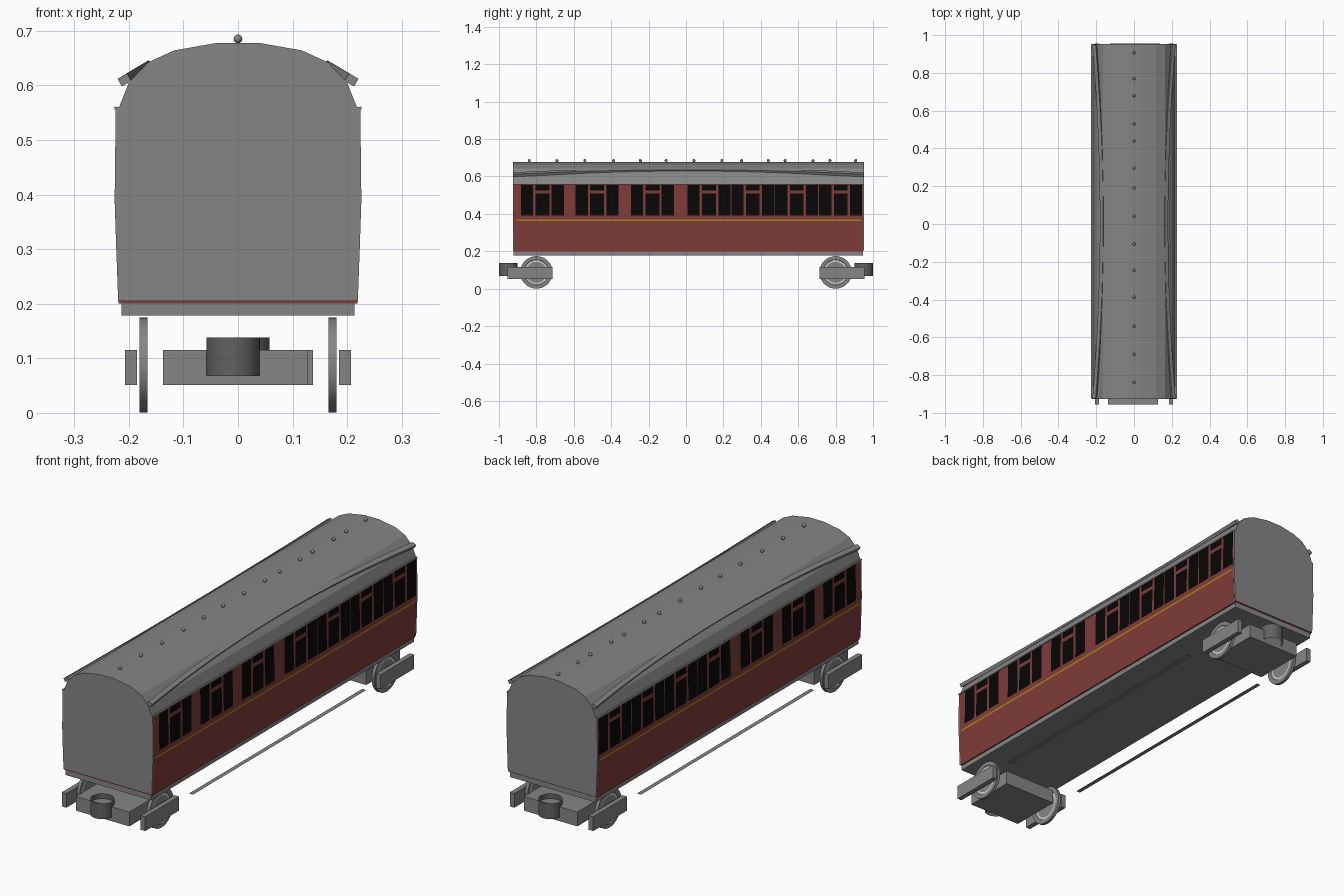
import bpy, bmesh, math
from mathutils import Vector, Matrix

if "Cube" in bpy.data.objects:
    bpy.data.objects.remove(bpy.data.objects["Cube"])


def material(name, rgb):
    m = bpy.data.materials.new(name)
    m.diffuse_color = (*rgb, 1)
    m.use_nodes = True
    m.node_tree.nodes["Principled BSDF"].inputs["Base Color"].default_value = m.diffuse_color
    return m


GREY = material("dark grey", (0.235, 0.235, 0.235))
IRON = material("dark iron", (0.12, 0.12, 0.12))
STEEL = material("bright steel", (0.6, 0.6, 0.6))
RED = material("maroon paint", (0.215, 0.045, 0.04))
BLACK = material("dark glass", (0.002, 0.002, 0.002))
GOLD = material("gold line", (0.42, 0.23, 0.01))


def finish(name, bm, mat=GREY, smooth=False):
    bmesh.ops.recalc_face_normals(bm, faces=bm.faces)
    me = bpy.data.meshes.new(name)
    bm.to_mesh(me)
    bm.free()
    ob = bpy.data.objects.new(name, me)
    bpy.context.collection.objects.link(ob)
    me.materials.append(mat)
    if smooth:
        bpy.ops.object.select_all(action='DESELECT')
        ob.select_set(True)
        bpy.context.view_layer.objects.active = ob
        bpy.ops.object.shade_smooth_by_angle(angle=math.radians(40))
    return ob


def skin(bm, rings, cap=True):
    """Join equal rings of points with quads."""
    vs = [[bm.verts.new(p) for p in r] for r in rings]
    n = len(vs[0])
    for a, b in zip(vs, vs[1:]):
        for i in range(n):
            j = (i + 1) % n
            bm.faces.new((a[i], a[j], b[j], b[i]))
    if cap:
        bm.faces.new(vs[0])
        bm.faces.new(vs[-1])


def prism(name, half, y0, y1, mat=GREY):
    """Extrude a symmetric profile, given as its right half, along y."""
    outline = half + [(-x, z) for x, z in reversed(half)]
    bm = bmesh.new()
    skin(bm, [[(x, y, z) for x, z in outline] for y in (y0, y1)])
    return finish(name, bm, mat)


def box(name, x0, x1, y0, y1, z0, z1):
    bm = bmesh.new()
    skin(bm, [[(x0, y, z0), (x1, y, z0), (x1, y, z1), (x0, y, z1)] for y in (y0, y1)])
    return finish(name, bm)


# body, roof with a small eave, end plates and underframe
SIDE = [(0.219, 0.2), (0.223, 0.3), (0.226, 0.39), (0.224, 0.56)]
ROOF = [(0.218, 0.56), (0.2, 0.605), (0.165, 0.642), (0.117, 0.664), (0.037, 0.678)]
Y0, Y1 = -0.925, 0.951
prism("body", SIDE, Y0 + 0.004, Y1 - 0.006, RED)
prism("roof", [(0.2265, 0.556), (0.2265, 0.561)] + ROOF, Y0, Y1)
END = [(0.2195, 0.205)] + SIDE[1:] + ROOF
prism("front_end_plate", END, Y0 - 0.001, Y0 + 0.005)
prism("rear_end_plate", END, Y1 - 0.005, Y1 + 0.001)
box("underframe", -0.213, 0.213, Y0 + 0.004, Y1 - 0.006, 0.178, 0.201)


def side_x(z):
    for (xa, za), (xb, zb) in zip(SIDE, SIDE[1:]):
        if z <= zb:
            return xa + (xb - xa) * (z - za) / (zb - za)
    return SIDE[-1][0]


def side_panels(name, rects, mat):
    """Flat panels lying on both body sides."""
    bm = bmesh.new()
    for s in (-1, 1):
        for y0, y1, z0, z1 in rects:
            bm.faces.new([bm.verts.new((s * (side_x(z) + 0.001), y, z))
                          for y, z in ((y0, z0), (y1, z0), (y1, z1), (y0, z1))])
    return finish(name, bm, mat)


# compartments: two tall windows around a door with a split window
panes = []
for c in (-0.768, -0.475, -0.18, 0.123, 0.357, 0.592, 0.827):
    panes += [(c - 0.115, c - 0.05, 0.392, 0.555), (c + 0.05, c + 0.115, 0.392, 0.555),
              (c - 0.037, c + 0.037, 0.392, 0.508), (c - 0.037, c + 0.037, 0.525, 0.555)]
side_panels("windows", panes, BLACK)
side_panels("gold_waist_line", [(-0.91, 0.935, 0.363, 0.371)], GOLD)

# curved rain strips on the roof
u, v = Vector((0.87, 0, -0.5)) * 0.010, Vector((0.5, 0, 0.87)) * 0.008
for s, label in ((-1, "left"), (1, "right")):
    bm = bmesh.new()
    rings = []
    for i in range(25):
        t = -1 + i / 12
        c = Vector((0.168 + 0.040 * t * t, 0.013 + 0.938 * t, 0.634 - 0.024 * t * t))
        ring = [c + u + v, c - u + v, c - u - v, c + u - v]
        rings.append([(s * p.x, p.y, p.z) for p in ring])
    skin(bm, rings)
    finish(label + "_rain_strip", bm)

# small round vents along the ridge
bm = bmesh.new()
for y in (0.907, 0.769, 0.679, 0.53, 0.44, 0.297, 0.191, 0.042,
          -0.106, -0.244, -0.387, -0.541, -0.69, -0.838):
    bmesh.ops.create_uvsphere(bm, u_segments=12, v_segments=8, radius=0.008,
                              matrix=Matrix.Translation((0, y, 0.685)))
finish("roof_vents", bm, smooth=True)

# wheel section: (radius, half width)
WHEEL = [(0.004, 0.004), (0.056, 0.004), (0.066, 0.004), (0.068, 0.007), (0.087, 0.007)]


def wheel(name, x, y):
    section = WHEEL + [(r, -w) for r, w in reversed(WHEEL)]
    n = 32
    angles = [2 * math.pi * k / n for k in range(n)]
    bm = bmesh.new()
    skin(bm, [[(x + w, y + r * math.cos(a), 0.0875 + r * math.sin(a)) for a in angles]
              for r, w in section])
    ob = finish(name, bm, smooth=True)
    # bright ring inside the tyre
    ob.data.materials.append(STEEL)
    for p in ob.data.polygons:
        r = math.hypot(p.center.y - y, p.center.z - 0.0875)
        if 0.057 < r < 0.0675:
            p.material_index = 1


# bogies: the rear one is the front one turned round
for s, label in ((-1, "front"), (1, "rear")):
    ya, yb = sorted((s * 0.715, s * 0.955))
    cx = s * 0.0045
    box(label + "_bogie_block", cx - 0.1325, cx + 0.1325, ya, yb, 0.051, 0.115)
    for d, side in ((-1, "left"), (1, "right")):
        xa, xb = sorted((d * 0.185, d * 0.207))
        box(f"{label}_{side}_side_frame", xa, xb, ya, yb, 0.051, 0.115)
        wheel(f"{label}_{side}_wheel", d * 0.173, s * 0.8)
    # open coupling tube
    bm = bmesh.new()
    bmesh.ops.create_cone(bm, cap_ends=False, segments=32, radius1=0.049, radius2=0.049, depth=0.07,
                          matrix=Matrix.Translation((s * 0.009, s * 0.951, 0.103)))
    finish(label + "_coupling_tube", bm, IRON, smooth=True)

# thin flat footboards between the bogies
for s, label in ((-1, "left"), (1, "right")):
    bm = bmesh.new()
    bm.faces.new([bm.verts.new((s * x, y, 0.085)) for x, y in
                  ((0.187, -0.615), (0.207, -0.615), (0.207, 0.615), (0.187, 0.615))])
    finish(label + "_footboard", bm)
